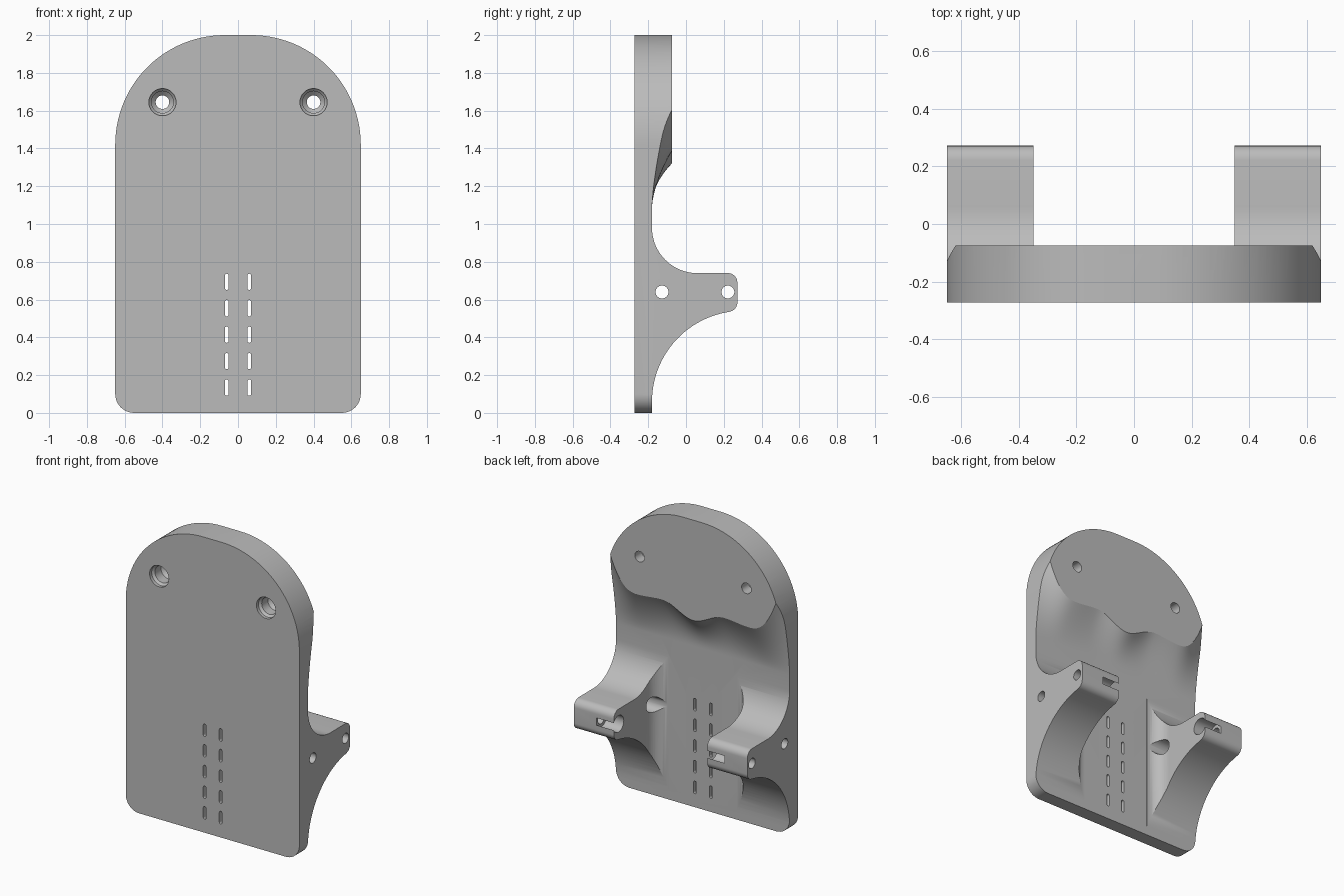
import bpy
import bmesh
from math import cos, sin, pi, radians

cube = bpy.data.objects.get("Cube")
if cube:
    bpy.data.objects.remove(cube, do_unlink=True)

grey = bpy.data.materials.new("plain grey")
grey.use_nodes = True
grey.diffuse_color = (0.5, 0.5, 0.5, 1)
grey.node_tree.nodes["Principled BSDF"].inputs["Base Color"].default_value = (0.5, 0.5, 0.5, 1)

FRONT, PLATE, PAD, TIP = -0.272, -0.18, -0.075, 0.272


def arc(cx, cy, r, start, end, n=16):
    """Points on an arc, angles in degrees."""
    angles = [radians(start + (end - start) * i / n) for i in range(n + 1)]
    return [(cx + r * cos(a), cy + r * sin(a)) for a in angles]


def loft(name, rings):
    """Closed solid through rings with equal point counts."""
    bm = bmesh.new()
    loops = [[bm.verts.new(p) for p in ring] for ring in rings]
    n = len(loops[0])
    for a, b in zip(loops, loops[1:]):
        for i in range(n):
            j = (i + 1) % n
            bm.faces.new((a[i], a[j], b[j], b[i]))
    bm.faces.new(loops[0])
    bm.faces.new(loops[-1])
    bmesh.ops.recalc_face_normals(bm, faces=bm.faces)
    mesh = bpy.data.meshes.new(name)
    bm.to_mesh(mesh)
    bm.free()
    mesh.materials.append(grey)
    obj = bpy.data.objects.new(name, mesh)
    bpy.context.collection.objects.link(obj)
    return obj


def place(axis, p, d):
    u, v = p
    return {"X": (d, u, v), "Y": (u, d, v), "Z": (u, v, d)}[axis]


def prism(name, axis, points, start, end):
    return loft(name, [[place(axis, p, d) for p in points] for d in (start, end)])


def combine(target, other, operation):
    """Apply a boolean and discard the helper."""
    mod = target.modifiers.new("boolean", "BOOLEAN")
    mod.operation = operation
    mod.solver = "EXACT"
    mod.object = other
    bpy.context.view_layer.objects.active = target
    bpy.ops.object.modifier_apply(modifier=mod.name)
    bpy.data.objects.remove(other, do_unlink=True)


# Oversized back plate, trimmed to its outline later
body = prism("wall_bracket", "Y",
             [(-0.75, -0.1), (0.75, -0.1), (0.75, 2.1), (-0.75, 2.1)], FRONT, PLATE)


# Thick upper pad with a wavy lower edge sweeping down into the plate
def smooth(t):
    return t * t * (3 - 2 * t)


def pad_edge(x):
    x = abs(x)
    if x < 0.23:
        return 1.32 + 0.08 * smooth(x / 0.23)
    if x < 0.42:
        return 1.40 - 0.015 * smooth((x - 0.23) / 0.19)
    return 1.385 + 0.215 * ((x - 0.42) / 0.2) ** 2.5


def pad_section(x, foot=1.09, steps=14):
    edge = pad_edge(x)
    power = 2.1 - 0.65 * smooth(min(abs(x) / 0.65, 1))
    ring = [(x, -0.25, foot)]
    for i in range(steps + 1):
        t = i / steps
        ring.append((x, PLATE + (PAD - PLATE) * t ** power, foot + (edge - foot) * t))
    return ring + [(x, PAD, 2.1), (x, -0.25, 2.1)]


columns = 56
pad = loft("upper_pad", [pad_section(-0.68 + 1.36 * i / columns) for i in range(columns + 1)])
combine(body, pad, "UNION")

# Two curved arms with a fillet along the inner foot
arm_profile = [(-0.25, 0.06)]
arm_profile += arc(0.30, 0.06, 0.48, 180, 100, 24)
arm_profile += arc(TIP - 0.05, 0.585, 0.05, -75, 0, 8)
arm_profile += arc(TIP - 0.05, 0.69, 0.05, 0, 90, 8)
arm_profile += arc(0.06, 0.98, 0.24, 270, 180, 24)
arm_profile += [(-0.25, 0.98)]
inner_cut = [(0.35, 0.4)] + arc(0.25, -0.08, 0.1, 0, -90, 12) + [(0.1, PLATE), (0.1, 0.4)]

for s in (-1, 1):
    arm = prism("arm", "X", arm_profile, s * 0.255, s * 0.75)
    cut = prism("arm_cutter", "Z", [(s * x, y) for x, y in inner_cut], -0.2, 1.2)
    combine(arm, cut, "DIFFERENCE")
    combine(body, arm, "UNION")

# Trim everything to the arched outline
outline = arc(-0.55, 0.1, 0.1, 180, 270, 10) + arc(0.55, 0.1, 0.1, 270, 360, 10)
outline += arc(0.07, 1.42, 0.58, 0, 90, 28) + arc(-0.07, 1.42, 0.58, 90, 180, 28)
combine(body, prism("outline", "Y", outline, -0.4, 0.4), "INTERSECT")


def ring(cx, cy, r):
    return arc(cx, cy, r, 0, 348.75, 31)


for s in (-1, 1):
    # Countersunk screw holes through the pad
    steps = [(-0.3, 0.072), (-0.25, 0.072), (-0.235, 0.058),
             (-0.17, 0.058), (-0.15, 0.036), (0, 0.036)]
    screw = loft("screw_cutter", [[place("Y", p, y) for p in ring(s * 0.4, 1.645, r)]
                                  for y, r in steps])
    combine(body, screw, "DIFFERENCE")

    # Pin holes across each arm, with wider bores from the inner side
    for y, bore in ((-0.127, 0.052), (0.222, 0.056)):
        pin = prism("pin_cutter", "X", ring(y, 0.64, 0.034), s * 0.2, s * 0.8)
        combine(body, pin, "DIFFERENCE")
        wide = prism("bore_cutter", "X", ring(y, 0.64, bore), s * 0.2, s * 0.48)
        combine(body, wide, "DIFFERENCE")

    # Two columns of cable tie slots
    for i in range(5):
        x, z = s * 0.06, 0.134 + 0.14 * i
        slot = arc(x, z + 0.033, 0.01, 0, 180, 8) + arc(x, z - 0.033, 0.01, 180, 360, 8)
        combine(body, prism("slot_cutter", "Y", slot, -0.4, 0), "DIFFERENCE")

# Smooth curved surfaces, keep sharp edges
bpy.ops.object.select_all(action="DESELECT")
body.select_set(True)
bpy.context.view_layer.objects.active = body
bpy.ops.object.shade_smooth_by_angle(angle=radians(25))
